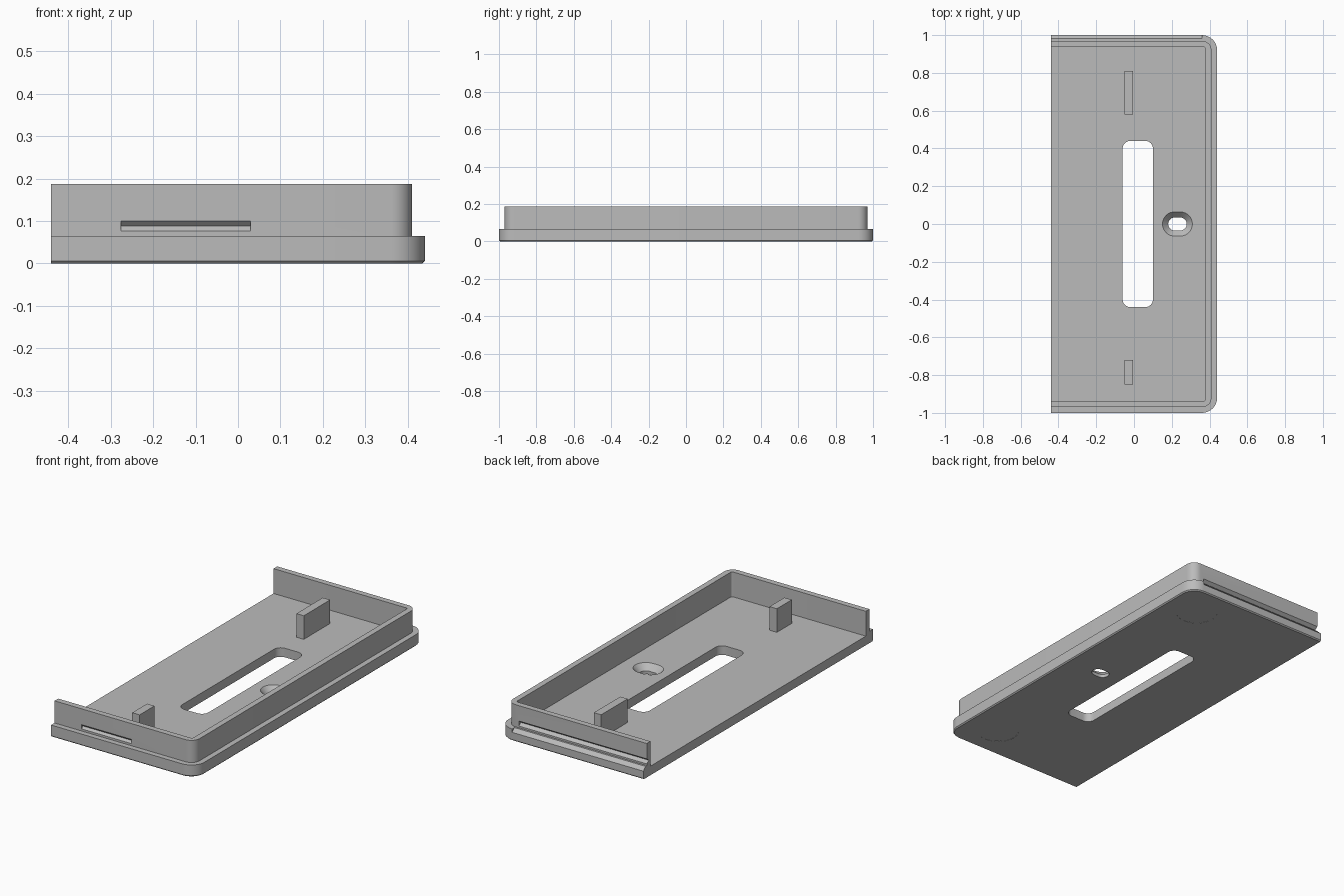
import bpy, bmesh
from math import pi, sin, cos, radians

old = bpy.data.objects.get("Cube")
if old:
    bpy.data.objects.remove(old, do_unlink=True)

grey = bpy.data.materials.new("plain grey")
grey.use_nodes = True
GREY = (0.5, 0.5, 0.5, 1)
grey.diffuse_color = GREY
grey.node_tree.nodes["Principled BSDF"].inputs["Base Color"].default_value = GREY


def loft(name, rings):
    """Solid skinned through rings of 3D points, capped at both ends."""
    bm = bmesh.new()
    loops = [[bm.verts.new(p) for p in ring] for ring in rings]
    n = len(loops[0])
    for a, b in zip(loops, loops[1:]):
        for i in range(n):
            j = (i + 1) % n
            bm.faces.new((a[i], a[j], b[j], b[i]))
    bm.faces.new(loops[0])
    bm.faces.new(loops[-1])
    bmesh.ops.recalc_face_normals(bm, faces=bm.faces)
    mesh = bpy.data.meshes.new(name)
    bm.to_mesh(mesh)
    bm.free()
    mesh.materials.append(grey)
    obj = bpy.data.objects.new(name, mesh)
    bpy.context.collection.objects.link(obj)
    return obj


def arc(cx, cy, r, start, sweep, steps=8):
    return [(cx + r * cos(start + sweep * i / steps),
             cy + r * sin(start + sweep * i / steps)) for i in range(steps + 1)]


def tray_outline(inset, z, radius, left=-0.44):
    """Rectangle with two rounded corners on +x and a straight open edge on -x."""
    x, y = 0.44 - inset - radius, 1 - inset - radius
    pts = [(left, inset - 1)] + arc(x, -y, radius, -pi / 2, pi / 2)
    pts += arc(x, y, radius, 0, pi / 2) + [(left, 1 - inset)]
    return [(px, py, z) for px, py in pts]


def rounded_rect(cx, cy, hx, hy, r, z):
    pts = []
    for k, (sx, sy) in enumerate(((1, 1), (-1, 1), (-1, -1), (1, -1))):
        pts += arc(cx + sx * (hx - r), cy + sy * (hy - r), r, k * pi / 2, pi / 2)
    return [(px, py, z) for px, py in pts]


def bar(name, profile, x0, x1):
    """Prism along x from a (y, z) profile."""
    return loft(name, [[(x, y, z) for y, z in profile] for x in (x0, x1)])


def cut(target, cutter):
    cutter.hide_render = True
    mod = target.modifiers.new("cut", 'BOOLEAN')
    mod.operation, mod.solver, mod.object = 'DIFFERENCE', 'EXACT', cutter
    bpy.context.view_layer.objects.active = target
    bpy.ops.object.modifier_apply(modifier=mod.name)
    bpy.data.objects.remove(cutter, do_unlink=True)


# Tray body: chamfered foot, base slab, ledge, then the raised wall
tray = loft("tray", [tray_outline(d, z, 0.08 - d) for d, z in
                     ((0.006, 0), (0, 0.006), (0, 0.065), (0.03, 0.065), (0.03, 0.187))])

# Inner pocket, open on the -x side
FLOOR = 0.05
cut(tray, loft("pocket", [tray_outline(0.062, z, 0.01, left=-0.6) for z in (FLOOR, 0.3)]))

# Long window through the floor
cut(tray, loft("window", [rounded_rect(0.02, 0, 0.08, 0.44, 0.04, z) for z in (-0.1, 0.2)]))

# Countersunk oval screw hole
cut(tray, loft("screw_hole", [rounded_rect(0.23, 0, r + 0.015, r, r - 0.0005, z) for r, z in
                              ((0.034, -0.1), (0.034, 0.018), (0.064, FLOOR), (0.064, 0.1))]))

# Round seats marked on the underside
for y in (-0.81, 0.81):
    cut(tray, loft("round_seat", [rounded_rect(0.25, y, 0.107, 0.107, 0.1065, z)
                                  for z in (-0.05, 0.001)]))

# Short V groove in the front wall
cut(tray, bar("front_groove", [(-0.98, 0.067), (-0.958, 0.088), (-0.98, 0.11)], -0.275, 0.03))

# Long V groove and sloped ledge on the back wall, running out at the open side
cut(tray, bar("back_groove", [(0.982, 0.066), (0.952, 0.088), (0.982, 0.112)], -0.6, 0.34))
cut(tray, bar("back_ledge_slope", [(0.98, 0.066), (1.02, 0.026), (1.02, 0.066)], -0.6, 0.36))

# Two upright posts on the floor
for name, y0, y1 in (("front_post", -0.85, -0.72), ("back_post", 0.58, 0.81)):
    bar(name, [(y0, FLOOR - 0.01), (y1, FLOOR - 0.01), (y1, 0.18), (y0, 0.18)], -0.05, -0.005)

# Smooth the rounded corners, keep the edges sharp
bpy.ops.object.select_all(action='DESELECT')
tray.select_set(True)
bpy.context.view_layer.objects.active = tray
bpy.ops.object.shade_smooth_by_angle(angle=radians(30))
